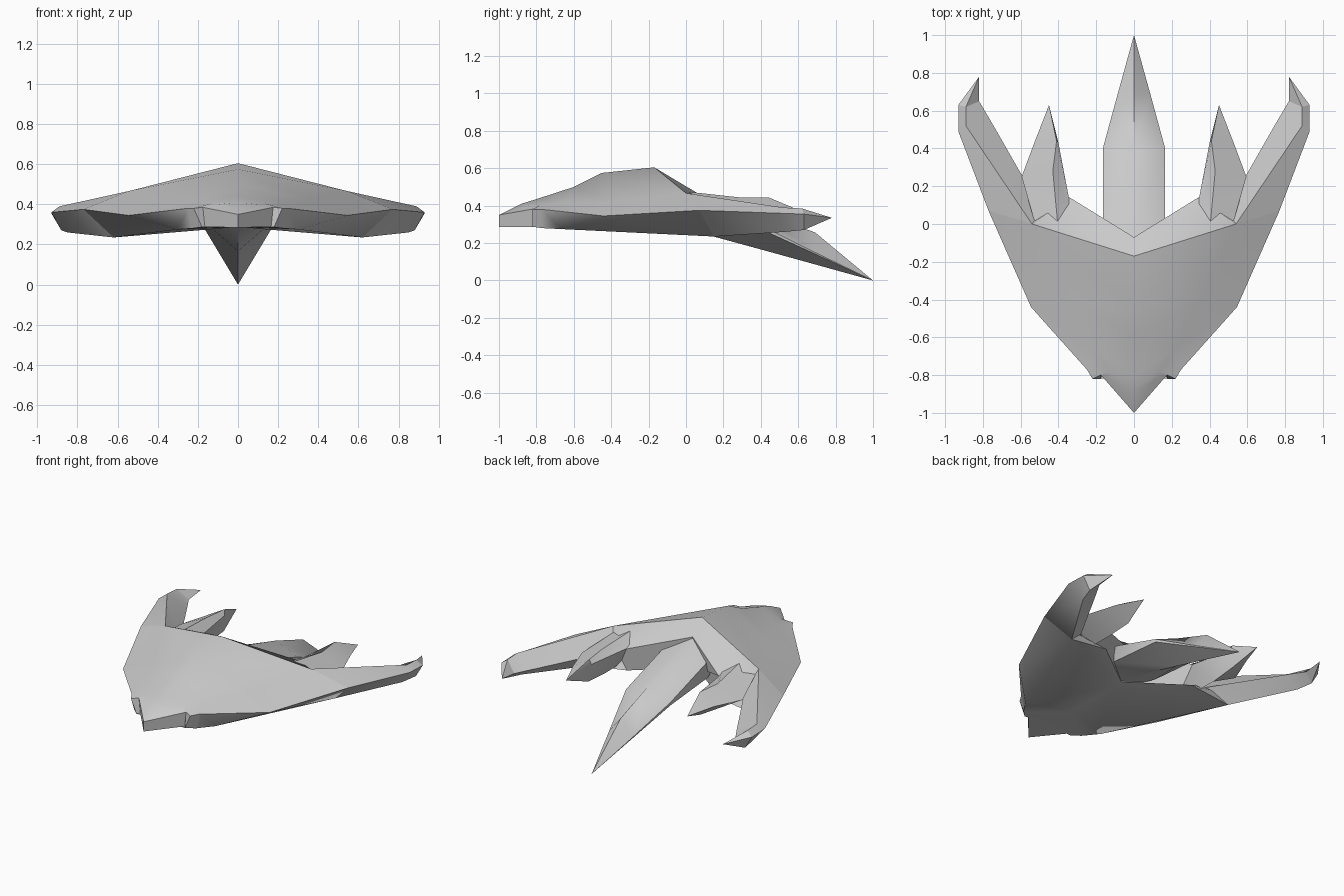
import bpy, bmesh
from mathutils import Vector

if "Cube" in bpy.data.objects:
    bpy.data.objects.remove(bpy.data.objects["Cube"])


def loft(name, sections, closed=False, cap_first=False, cap_last=False, angle=0.7):
    """Skin consecutive right-hand cross-sections, then mirror across x = 0."""
    bm = bmesh.new()
    rows = [[bm.verts.new(Vector(p)) for p in s] for s in sections]
    n = len(rows[0])
    for a, b in zip(rows, rows[1:]):
        for i in range(n if closed else n - 1):
            j = (i + 1) % n
            bm.faces.new((a[i], a[j], b[j], b[i]))
    if cap_first:
        bm.faces.new(rows[0])
    if cap_last:
        bm.faces.new(rows[-1])
    bmesh.ops.remove_doubles(bm, verts=bm.verts[:], dist=0.0005)
    bmesh.ops.mirror(bm, geom=bm.verts[:] + bm.edges[:] + bm.faces[:],
                     axis='X', merge_dist=0.0005)
    bmesh.ops.remove_doubles(bm, verts=bm.verts[:], dist=0.0005)
    bmesh.ops.recalc_face_normals(bm, faces=bm.faces[:])
    mesh = bpy.data.meshes.new(name)
    bm.to_mesh(mesh)
    bm.free()
    obj = bpy.data.objects.new(name, mesh)
    bpy.context.collection.objects.link(obj)
    bpy.ops.object.select_all(action='DESELECT')
    obj.select_set(True)
    bpy.context.view_layer.objects.active = obj
    bpy.ops.object.shade_smooth_by_angle(angle=angle)
    return obj


# Hull: each station is ridge, shoulder, rim, keel, belly
loft("hull", [
    [(0, -1, .35), (0, -1, .35), (0, -1, .35), (0, -1, .285), (0, -1, .285)],
    [(0, -.88, .41), (.10, -.84, .40), (.175, -.80, .385), (.165, -.80, .287), (0, -.80, .287)],
    [(0, -.80, .435), (.13, -.78, .405), (.22, -.82, .38), (.18, -.82, .287), (0, -.76, .287)],
    [(0, -.60, .50), (.22, -.66, .415), (.25, -.77, .38), (.23, -.77, .28), (0, -.68, .287)],
    [(0, -.45, .575), (.35, -.40, .42), (.545, -.44, .345), (.30, -.67, .275), (0, -.60, .287)],
    [(0, -.17, .605), (.54, 0, .467), (.77, .07, .375), (.62, .15, .235), (0, -.20, .287)],
    [(0, -.07, .51), (.34, .14, .42), (.48, .06, .36), (.34, .14, .275), (0, -.12, .287)],
], cap_last=True, angle=0.8)

# Swept arms: ridge, rim, keel, inner edge
arm_end = [(.89, .62, .385), (.93, .63, .355), (.88, .63, .27), (.82, .65, .32)]
loft("swept_arm", [
    [(.54, 0, .467), (.77, .07, .375), (.62, .15, .235), (.48, .06, .34)],
    [(.89, .52, .39), (.93, .49, .36), (.85, .53, .26), (.755, .54, .325)],
    arm_end,
], closed=True, cap_first=True, cap_last=True, angle=0.95)

# Claw tips on the arms
loft("claw_tip", [arm_end, [(.82, .78, .335)] * 4], closed=True, cap_first=True)

# Short rear fins: ridge, outer edge, underside, inner edge
loft("rear_fin", [
    [(.40, -.04, .48), (.52, -.01, .44), (.42, 0, .285), (.30, .02, .43)],
    [(.43, .28, .445), (.595, .25, .37), (.42, .25, .28), (.345, .14, .42)],
    [(.41, .44, .445), (.52, .45, .38), (.415, .44, .295), (.40, .43, .41)],
    [(.45, .63, .365)] * 4,
], closed=True, cap_first=True, angle=0.7)

# Long drooping tail: ridge, upper side, lower side, underside
loft("tail_spike", [
    [(0, -.12, .52), (.11, -.12, .48), (.11, -.12, .31), (0, -.12, .29)],
    [(0, -.02, .48), (.165, 0, .42), (.165, 0, .31), (0, 0, .275)],
    [(0, .40, .36), (.165, .40, .295), (.165, .40, .275), (0, .40, .166)],
    [(0, .69, .257), (.086, .69, .15), (.085, .69, .142), (0, .69, .086)],
    [(0, 1, 0)] * 4,
], cap_first=True)
